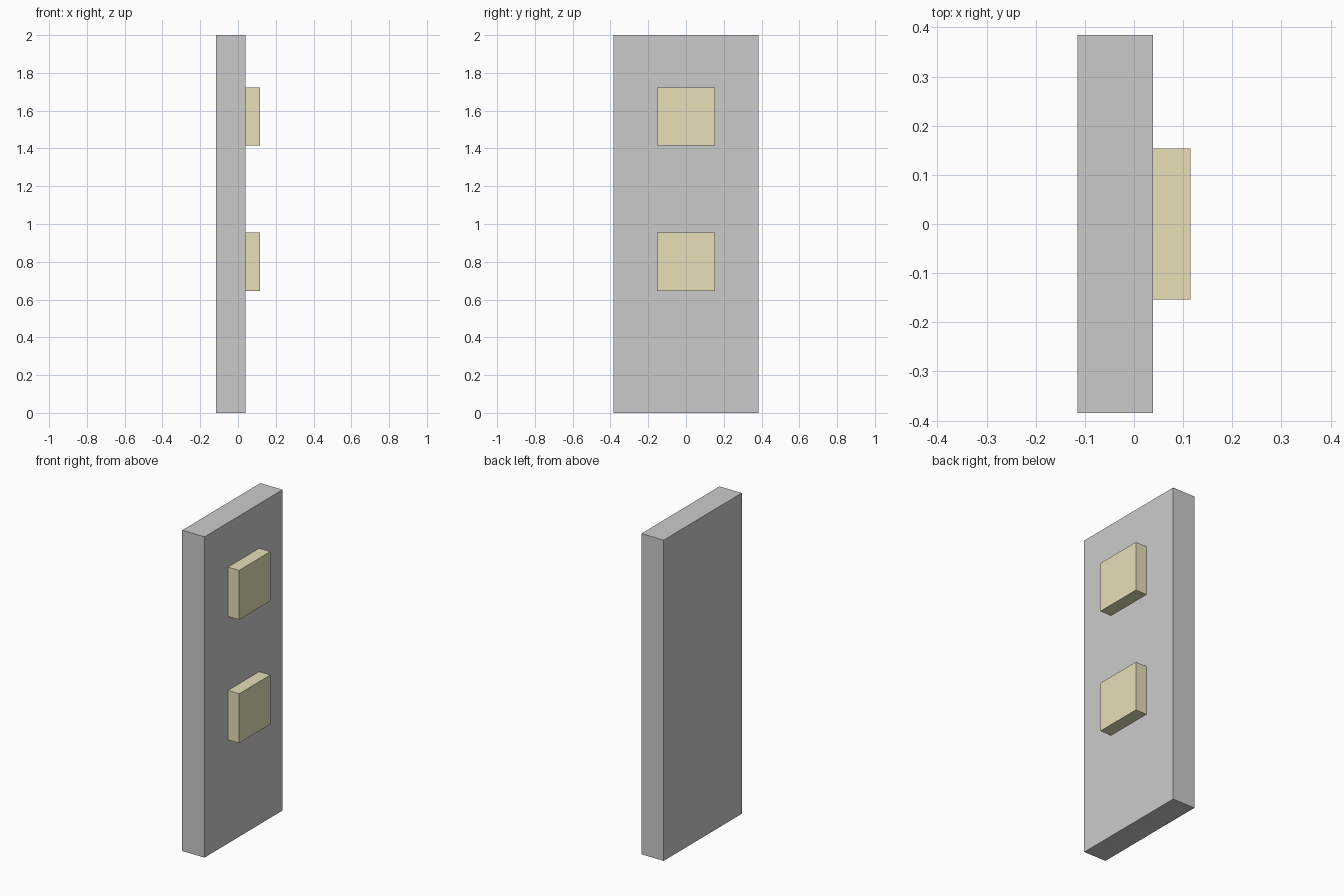
import bpy

if "Cube" in bpy.data.objects:
    bpy.data.objects.remove(bpy.data.objects["Cube"])

U = 2 / 13  # the panel is 13 modules tall


def box(name, low, high, material=None):
    """Box between two corners, given in modules."""
    size = [(h - l) * U for l, h in zip(low, high)]
    centre = [(h + l) / 2 * U for l, h in zip(low, high)]
    bpy.ops.mesh.primitive_cube_add(size=1, location=centre)
    obj = bpy.context.object
    obj.name = name
    obj.scale = size
    bpy.ops.object.transform_apply(location=False, rotation=False, scale=True)
    if material:
        obj.data.materials.append(material)
    return obj


khaki = bpy.data.materials.new("khaki")
khaki.diffuse_color = (0.8, 0.74, 0.48, 1)
khaki.use_nodes = True
khaki.node_tree.nodes["Principled BSDF"].inputs["Base Color"].default_value = khaki.diffuse_color

# Upright slab
box("panel", (-0.75, -2.5, 0), (0.25, 2.5, 13))

# Two square pads on the right face
for name, z in (("lower_pad", 4.2), ("upper_pad", 9.2)):
    box(name, (0.25, -1, z), (0.75, 1, z + 2), khaki)
